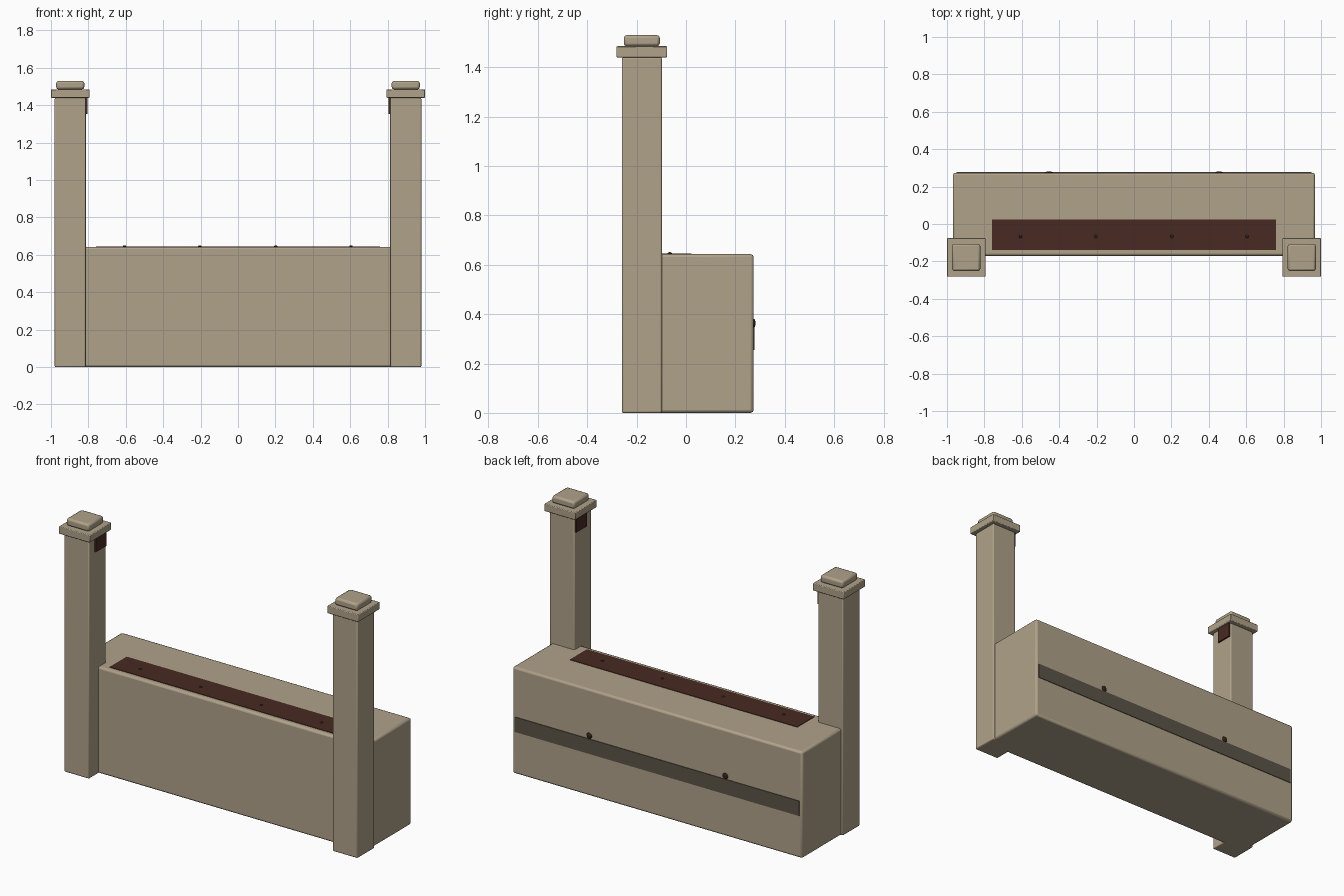
import bpy
import math

if "Cube" in bpy.data.objects:
    bpy.data.objects.remove(bpy.data.objects["Cube"])


def material(name, rgb):
    m = bpy.data.materials.new(name)
    m.diffuse_color = (*rgb, 1)
    m.use_nodes = True
    m.node_tree.nodes["Principled BSDF"].inputs["Base Color"].default_value = m.diffuse_color
    return m


stone = material("tan_stone", (0.434, 0.361, 0.254))
wood = material("dark_red_wood", (0.065, 0.023, 0.016))
trim = material("dark_olive_trim", (0.105, 0.092, 0.066))
stud = material("dark_stud", (0.035, 0.015, 0.010))


def box(name, lo, hi, mat, bevel=0.0, segments=2):
    """Box between two corners, with optional rounded edges."""
    centre = [(a + b) / 2 for a, b in zip(lo, hi)]
    bpy.ops.mesh.primitive_cube_add(size=1, location=centre)
    o = bpy.context.object
    o.name = name
    o.scale = [abs(b - a) for a, b in zip(lo, hi)]
    bpy.ops.object.transform_apply(location=False, rotation=False, scale=True)
    o.data.materials.append(mat)
    if bevel:
        mod = o.modifiers.new("rounded_edges", 'BEVEL')
        mod.width = bevel
        mod.segments = segments
        bpy.ops.object.shade_smooth_by_angle(angle=math.radians(50))
    return o


def knob(name, loc, radius, height, rot=(0, 0, 0)):
    """Flattened dome stud."""
    bpy.ops.mesh.primitive_uv_sphere_add(segments=16, ring_count=8, radius=1,
                                         location=loc, rotation=rot)
    o = bpy.context.object
    o.name = name
    o.scale = (radius, radius, height)
    o.data.materials.append(stud)
    bpy.ops.object.shade_smooth()
    return o


# main block
box("body", (-0.968, -0.17, 0), (0.968, 0.274, 0.643), stone, 0.012)

# wooden inlay on top with its row of studs
box("top_inlay", (-0.76, -0.14, 0.638), (0.76, 0.023, 0.646), wood)
for i, x in enumerate((-0.607, -0.204, 0.202, 0.604)):
    knob(f"top_stud_{i + 1}", (x, -0.066, 0.645), 0.009, 0.006)

# band along the back with two studs
box("back_band", (-0.95, 0.27, 0.255), (0.95, 0.278, 0.345), trim)
for i, x in enumerate((-0.455, 0.455)):
    knob(f"back_stud_{i + 1}", (x, 0.274, 0.363), 0.018, 0.008,
         (math.pi / 2, 0, 0))

# posts with stepped caps and an inner plate, on both sides
CX, CY = 0.897, -0.179
for side, s in (("left", -1), ("right", 1)):
    def centred(name, hx, hy, z0, z1, bevel):
        box(f"{side}_{name}", (s * CX - hx, CY - hy, z0),
            (s * CX + hx, CY + hy, z1), stone, bevel)
    centred("post", 0.083, 0.081, 0, 1.44, 0.006)
    centred("cap_slab", 0.103, 0.103, 1.44, 1.485, 0.004)
    centred("cap_top", 0.075, 0.073, 1.485, 1.53, 0.012)
    box(f"{side}_post_plate", (min(s * 0.805, s * 0.816), -0.205, 1.352),
        (max(s * 0.805, s * 0.816), -0.105, 1.44), wood)
